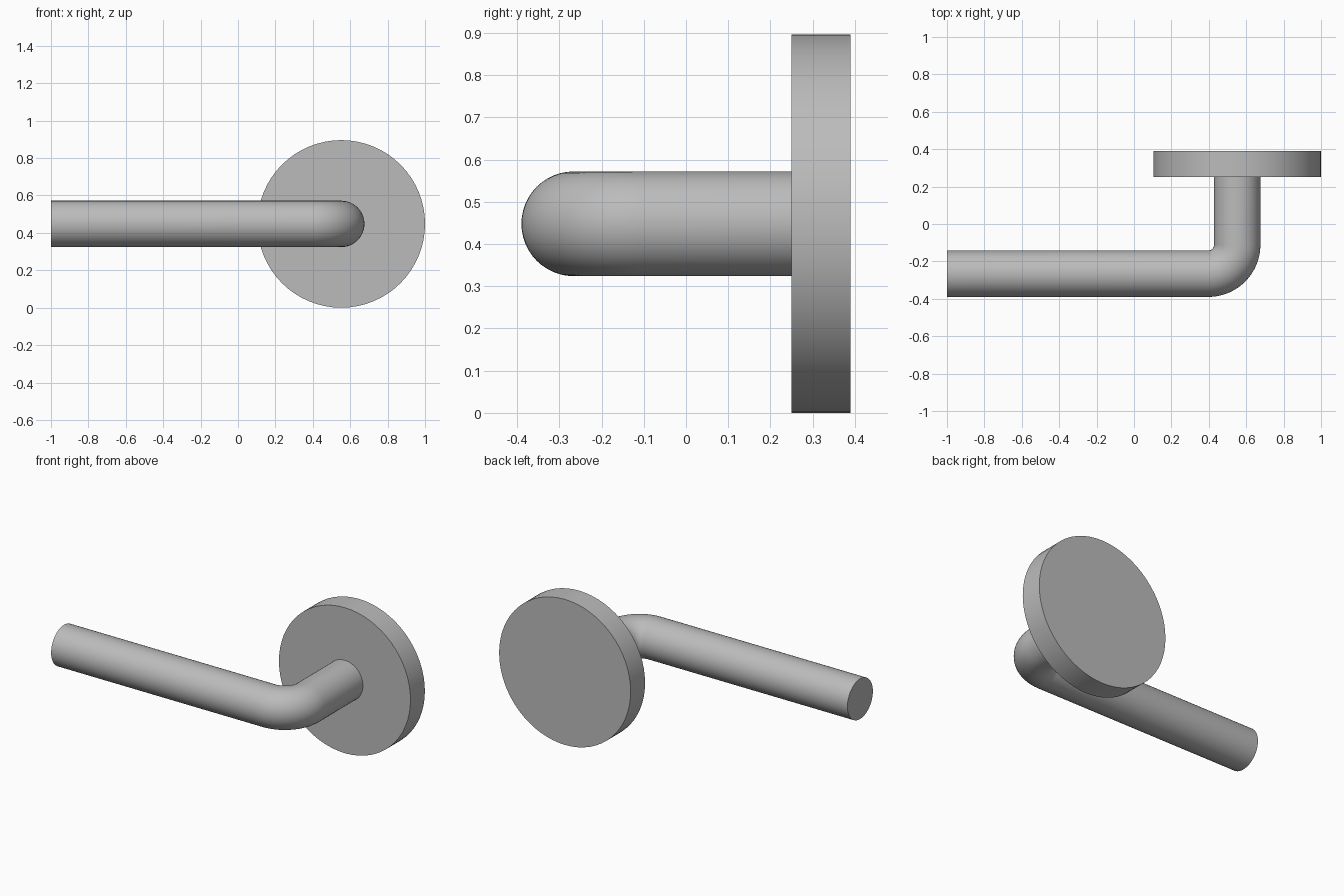
import bpy
import bmesh
from math import sin, cos, pi, radians
from mathutils import Vector

cube = bpy.data.objects.get("Cube")
if cube:
    bpy.data.objects.remove(cube, do_unlink=True)

AXIS_X, AXIS_Z = 0.552, 0.448   # centre of the wall plate and neck
GRIP_Y = -0.266                 # centre line of the grip
TUBE_R, BEND_R = 0.124, 0.155

steel = bpy.data.materials.new("satin_grey")
steel.use_nodes = True
grey = (0.5, 0.5, 0.5, 1)
steel.diffuse_color = grey
steel.node_tree.nodes["Principled BSDF"].inputs["Base Color"].default_value = grey


def finish(obj):
    obj.data.materials.append(steel)
    bpy.ops.object.select_all(action="DESELECT")
    obj.select_set(True)
    bpy.context.view_layer.objects.active = obj
    bpy.ops.object.shade_smooth_by_angle(angle=radians(35))


# Round wall plate
bpy.ops.mesh.primitive_cylinder_add(
    vertices=64, radius=0.448, depth=0.14,
    location=(AXIS_X, 0.32, AXIS_Z), rotation=(pi / 2, 0, 0))
rose = bpy.context.object
rose.name = "wall_plate"
finish(rose)

# Lever path: straight grip, quarter bend, straight neck into the plate
cx, cy = AXIS_X - BEND_R, GRIP_Y + BEND_R
path = [(Vector((-1, GRIP_Y, AXIS_Z)), 0)]
for i in range(17):
    a = pi / 2 * i / 16
    path.append((Vector((cx + BEND_R * sin(a), cy - BEND_R * cos(a), AXIS_Z)), a))
path.append((Vector((AXIS_X, 0.26, AXIS_Z)), pi / 2))

# Sweep a circle along the path, with a flat cap at each end
SIDES = 48
bm = bmesh.new()
rings = []
for point, a in path:
    outward = Vector((sin(a), -cos(a), 0))
    rings.append([bm.verts.new(point + TUBE_R * (
        outward * cos(2 * pi * k / SIDES) + Vector((0, 0, sin(2 * pi * k / SIDES)))))
        for k in range(SIDES)])
for r, s in zip(rings, rings[1:]):
    for k in range(SIDES):
        n = (k + 1) % SIDES
        bm.faces.new((r[k], r[n], s[n], s[k]))
bm.faces.new(rings[0])
bm.faces.new(rings[-1])
bmesh.ops.recalc_face_normals(bm, faces=bm.faces)
mesh = bpy.data.meshes.new("lever")
bm.to_mesh(mesh)
bm.free()
lever = bpy.data.objects.new("lever", mesh)
bpy.context.collection.objects.link(lever)
finish(lever)
